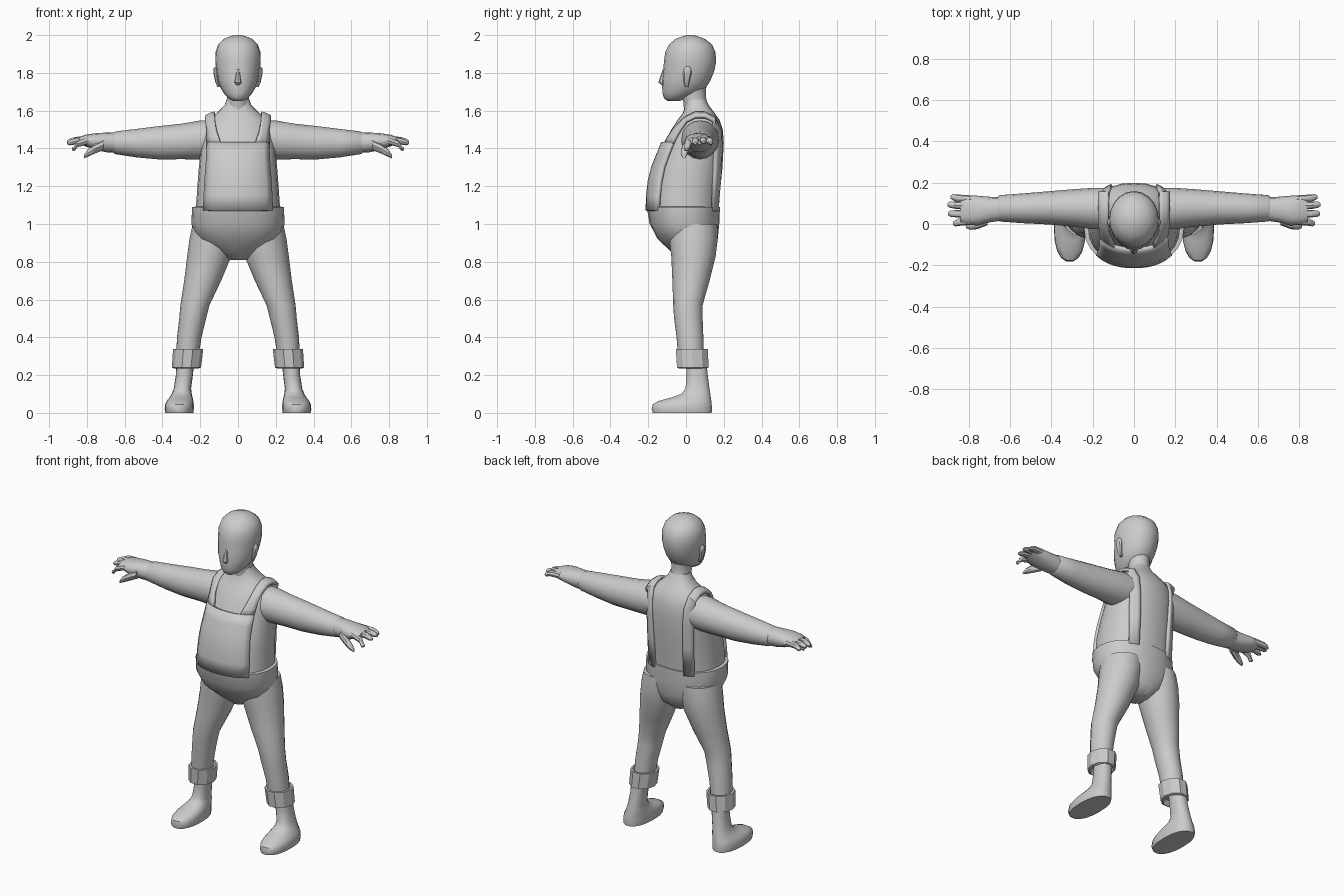
import bpy, bmesh, math
from mathutils import Vector

grey = bpy.data.materials.new("light_grey")
grey.diffuse_color = (0.6, 0.6, 0.6, 1)


def finish(name, bm, mirror=False, thickness=0, angle=40):
    bmesh.ops.recalc_face_normals(bm, faces=bm.faces)
    me = bpy.data.meshes.new(name)
    bm.to_mesh(me)
    bm.free()
    ob = bpy.data.objects.new(name, me)
    bpy.context.collection.objects.link(ob)
    me.materials.append(grey)
    bpy.ops.object.select_all(action='DESELECT')
    ob.select_set(True)
    bpy.context.view_layer.objects.active = ob
    bpy.ops.object.shade_smooth_by_angle(angle=math.radians(angle))
    if thickness:
        m = ob.modifiers.new("thickness", 'SOLIDIFY')
        m.thickness, m.offset = thickness, 0
    if mirror:
        ob.modifiers.new("mirror", 'MIRROR')
    return ob


def power(v, p):
    return math.copysign(abs(v) ** (2 / p), v)


def loft(name, rings, n=16, p=2.0, mirror=False, angle=40):
    """Skin a row of rings, each (centre, half-axis u, half-axis v), and cap the ends."""
    bm = bmesh.new()
    rows = []
    for c, u, v in rings:
        row = []
        for i in range(n):
            t = 2 * math.pi * i / n
            row.append(bm.verts.new(Vector(c) + Vector(u) * power(math.cos(t), p)
                                    + Vector(v) * power(math.sin(t), p)))
        rows.append(row)
    for a, b in zip(rows, rows[1:]):
        for i in range(n):
            j = (i + 1) % n
            bm.faces.new((a[i], a[j], b[j], b[i]))
    bm.faces.new(rows[0])
    bm.faces.new(rows[-1])
    return finish(name, bm, mirror, angle=angle)


def level(z, cx, hx, front, back):
    """Horizontal ring."""
    return ((cx, (front + back) / 2, z), (hx, 0, 0), (0, (back - front) / 2, 0))


def slice_x(x, cy, cz, ry, rz):
    """Ring across the arm direction."""
    return ((x, cy, cz), (0, ry, 0), (0, 0, rz))


def sheet(name, rows, thickness, mirror=False):
    """Thin panel skinned through rows of points."""
    bm = bmesh.new()
    grid = [[bm.verts.new(q) for q in row] for row in rows]
    for a, b in zip(grid, grid[1:]):
        for i in range(len(a) - 1):
            bm.faces.new((a[i], a[i + 1], b[i + 1], b[i]))
    finish(name, bm, mirror, thickness)


# shirt body: z, half width, front y, back y
SHIRT = [(1.05, .225, -.195, .17), (1.2, .215, -.19, .183), (1.3, .207, -.165, .193),
         (1.43, .195, -.112, .2), (1.5, .185, -.078, .195), (1.55, .16, -.045, .178),
         (1.59, .11, -.015, .15), (1.63, .07, -.005, .12), (1.66, .06, 0, .105)]
P = 2.3
loft("shirt_body", [level(z, 0, h, f, b) for z, h, f, b in SHIRT], 24, P)


def on_shirt(x, z, side, off=.01):
    """Point on the shirt, side -1 front, 1 back."""
    for a, b in zip(SHIRT, SHIRT[1:]):
        if a[0] <= z <= b[0]:
            t = (z - a[0]) / (b[0] - a[0])
            h, f, k = (a[i] + (b[i] - a[i]) * t for i in (1, 2, 3))
            q = max(0, 1 - min(1, abs(x) / h) ** P) ** (1 / P)
            return (x, (f + k) / 2 + side * ((k - f) / 2 * q + off), z)


# overalls: trouser top, bib and shoulder straps
loft("trouser_top", [level(.81, 0, .05, -.03, .1), level(.85, 0, .13, -.075, .145),
                     level(.92, 0, .215, -.15, .168), level(1.0, 0, .247, -.192, .176),
                     level(1.09, 0, .243, -.208, .18), level(1.092, 0, .225, -.19, .165)], 24, 2.2)
bib = []
for z, w in [(1.07, .178), (1.15, .176), (1.23, .172), (1.3, .166), (1.37, .162), (1.43, .16)]:
    bib.append([on_shirt(w * i / 6, z, -1) for i in range(-6, 7)])
sheet("bib", bib, .02)
strap = []
for z, xi, xo in [(1.42, .09, .16), (1.46, .102, .16), (1.5, .115, .162)]:
    strap.append([on_shirt(xi + (xo - xi) * i / 3, z, -1) for i in range(4)])
for y, z in [(0, 1.55), (.05, 1.575), (.1, 1.575), (.15, 1.55)]:
    strap.append([(x, y, z + dz) for x, dz in ((.122, .012), (.138, .008), (.154, .002), (.17, -.008))])
for z, xi, xo in [(1.5, .112, .165), (1.4, .107, .16), (1.25, .102, .158), (1.07, .1, .155)]:
    strap.append([on_shirt(xi + (xo - xi) * i / 3, z, 1, .006) for i in range(4)])
sheet("strap", strap, .018, mirror=True)

# sleeves
loft("sleeve", [slice_x(.1, .075, 1.45, .1, .1), slice_x(.2, .075, 1.445, .1, .103),
                slice_x(.3, .078, 1.437, .09, .094), slice_x(.42, .078, 1.43, .08, .088),
                slice_x(.54, .076, 1.428, .072, .075), slice_x(.65, .076, 1.43, .064, .06),
                slice_x(.66, .076, 1.43, .056, .053)], mirror=True)

# hands
loft("palm", [slice_x(.63, .075, 1.43, .057, .054), slice_x(.7, .07, 1.432, .062, .052),
              slice_x(.76, .065, 1.437, .072, .043), slice_x(.81, .068, 1.442, .07, .03),
              slice_x(.84, .068, 1.442, .06, .018)], 12, 2.3, True)
for i, (y, tip_y, tip_x, tip_z) in enumerate([(.12, .13, .89, 1.432), (.088, .094, .905, 1.437),
                                              (.05, .05, .902, 1.43), (.015, .003, .878, 1.4)]):
    mid = (tip_x + .79) / 2 + .015
    loft("finger_%d" % (i + 1), [slice_x(.79, y, 1.443, .019, .021),
                                 slice_x(mid, (y + tip_y) / 2, (1.45 + tip_z) / 2, .018, .018),
                                 slice_x(tip_x - .012, tip_y, tip_z, .015, .014),
                                 slice_x(tip_x, tip_y, tip_z - .003, .007, .007)], 8, mirror=True)
loft("thumb", [slice_x(.71, .02, 1.42, .026, .028), slice_x(.76, -.003, 1.397, .022, .025),
               slice_x(.795, -.01, 1.375, .018, .019), slice_x(.815, -.01, 1.357, .009, .01)],
     8, mirror=True)

# trouser legs, rolled cuffs, feet
loft("trouser_leg", [level(1.0, .125, .115, -.09, .165), level(.92, .135, .122, -.09, .168),
                     level(.83, .152, .117, -.078, .157), level(.7, .187, .098, -.072, .125),
                     level(.57, .228, .077, -.068, .088), level(.5, .24, .071, -.063, .088),
                     level(.4, .258, .065, -.05, .092), level(.28, .27, .058, -.04, .094)],
     mirror=True)
loft("rolled_cuff", [level(.315, .264, .05, -.03, .09), level(.338, .264, .068, -.047, .11),
                     level(.337, .264, .08, -.058, .12), level(.24, .273, .077, -.052, .124),
                     level(.235, .273, .064, -.04, .112), level(.26, .273, .05, -.02, .1)],
     10, mirror=True, angle=30)
loft("foot", [level(0, .311, .074, -.178, .138), level(.02, .311, .077, -.184, .14),
              level(.045, .31, .076, -.178, .138), level(.062, .307, .071, -.15, .136),
              level(.08, .302, .062, -.085, .133), level(.1, .298, .053, -.025, .13),
              level(.13, .294, .046, -.003, .125), level(.2, .284, .045, .002, .116),
              level(.28, .278, .048, .002, .108)], 18, 2.3, True)

# neck and head
loft("neck", [level(1.6, 0, .066, -.01, .13), level(1.65, 0, .057, -.015, .108),
              level(1.7, 0, .06, -.03, .105), level(1.76, 0, .07, -.03, .11)])
loft("head", [level(1.652, 0, .025, -.1, -.03), level(1.665, 0, .05, -.116, .0),
              level(1.69, 0, .074, -.124, .06), level(1.72, 0, .092, -.126, .105),
              level(1.76, 0, .107, -.127, .13), level(1.81, 0, .115, -.12, .15),
              level(1.86, 0, .12, -.117, .16), level(1.91, 0, .119, -.11, .156),
              level(1.95, 0, .105, -.09, .138), level(1.98, 0, .075, -.055, .1),
              level(1.995, 0, .04, -.015, .06), level(2.0, 0, .012, .01, .035)], 20)
loft("nose", [level(1.735, 0, .012, -.13, -.1), level(1.75, 0, .019, -.147, -.1),
              level(1.77, 0, .015, -.14, -.1), level(1.82, 0, .009, -.122, -.1)], 8)
loft("ear", [level(1.725, .1, .008, -.005, .012), level(1.75, .108, .012, -.012, .018),
             level(1.8, .117, .013, -.016, .03), level(1.825, .118, .011, -.01, .026),
             level(1.835, .115, .005, 0, .018)], 8, mirror=True)
